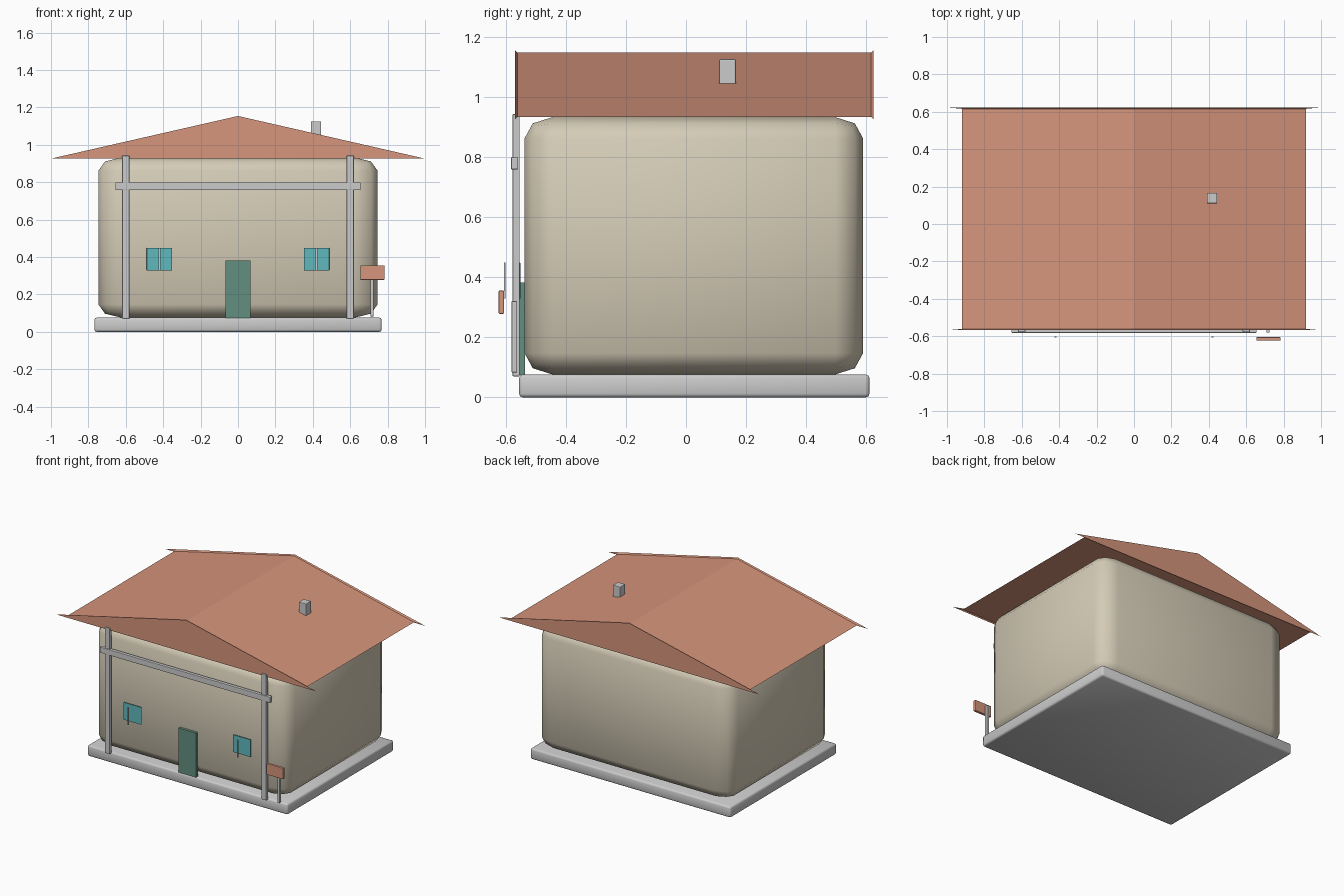
import bpy, bmesh

if "Cube" in bpy.data.objects:
    bpy.data.objects.remove(bpy.data.objects["Cube"])


def material(name, rgb):
    m = bpy.data.materials.new(name)
    m.diffuse_color = (*rgb, 1)
    m.use_nodes = True
    m.node_tree.nodes["Principled BSDF"].inputs["Base Color"].default_value = m.diffuse_color
    return m


CREAM = material("cream_wall", (0.66, 0.60, 0.47))
CLAY = material("clay_roof", (0.67, 0.30, 0.20))
TEAL = material("teal_glass", (0.115, 0.485, 0.515))
GREEN = material("green_door", (0.127, 0.275, 0.216))


def finish(name, bm, mat=None):
    mesh = bpy.data.meshes.new(name)
    bmesh.ops.recalc_face_normals(bm, faces=bm.faces)
    bm.to_mesh(mesh)
    bm.free()
    ob = bpy.data.objects.new(name, mesh)
    bpy.context.collection.objects.link(ob)
    if mat:
        mesh.materials.append(mat)
    return ob


def box(name, x, y, z, mat=None, bevel=0.0, segments=2, stretch=False, smooth=False):
    """Box from (min, max) ranges; stretch scales the bevel with the box."""
    size = [r[1] - r[0] for r in (x, y, z)]
    mid = [(r[0] + r[1]) / 2 for r in (x, y, z)]
    bm = bmesh.new()
    bmesh.ops.create_cube(bm, size=1)
    if not stretch:
        bmesh.ops.scale(bm, vec=size, verts=bm.verts)
    if bevel:
        bmesh.ops.bevel(bm, geom=bm.edges[:], offset=bevel, segments=segments,
                        profile=0.5, affect='EDGES')
    if stretch:
        bmesh.ops.scale(bm, vec=size, verts=bm.verts)
    bmesh.ops.translate(bm, vec=mid, verts=bm.verts)
    for f in bm.faces:
        f.smooth = smooth
    return finish(name, bm, mat)


# Foundation and rounded house body
box("foundation", (-0.768, 0.768), (-0.555, 0.61), (0, 0.076), bevel=0.012, smooth=True)
box("house_body", (-0.747, 0.747), (-0.537, 0.589), (0.076, 0.932), CREAM,
    bevel=0.083, stretch=True, smooth=True)

# Gable roof: triangular sections, flaring out to sharp rims at both ends
bm = bmesh.new()
sections = [(-0.568, 1.0, 0.926, 1.154), (-0.561, 0.92, 0.933, 1.147),
            (0.616, 0.92, 0.933, 1.147), (0.623, 1.0, 0.926, 1.154)]
rings = [[bm.verts.new(p) for p in ((-w, y, lo), (w, y, lo), (0, y, hi))]
         for y, w, lo, hi in sections]
for a, b in zip(rings, rings[1:]):
    for i in range(3):
        j = (i + 1) % 3
        bm.faces.new((a[i], a[j], b[j], b[i]))
bm.faces.new(rings[0])
bm.faces.new(rings[-1])
finish("roof", bm, CLAY)

# Chimney
box("chimney", (0.389, 0.445), (0.11, 0.166), (1.0, 1.125), bevel=0.004)

# Door
box("door", (-0.067, 0.067), (-0.555, -0.535), (0.074, 0.382), GREEN, bevel=0.001)

# Porch posts, windows and window bars on both sides
for side, s in (("left", -1), ("right", 1)):
    px, wx = 0.6 * s, 0.42 * s
    box(side + "_porch_post", (px - 0.019, px + 0.019), (-0.577, -0.553),
        (0.07, 0.942), bevel=0.003)
    box(side + "_window", (wx - 0.068, wx + 0.068), (-0.557, -0.551),
        (0.328, 0.449), TEAL, bevel=0.002)
    box(side + "_window_bar", (wx - 0.005, wx + 0.005), (-0.606, -0.601),
        (0.328, 0.449))

# Porch beam
box("porch_beam", (-0.655, 0.655), (-0.582, -0.558), (0.758, 0.798), bevel=0.003)

# Sign on its post
box("sign_post", (0.708, 0.725), (-0.58, -0.562), (0.083, 0.32), bevel=0.002)
box("sign_board", (0.654, 0.783), (-0.623, -0.605), (0.278, 0.355), CLAY, bevel=0.003)
